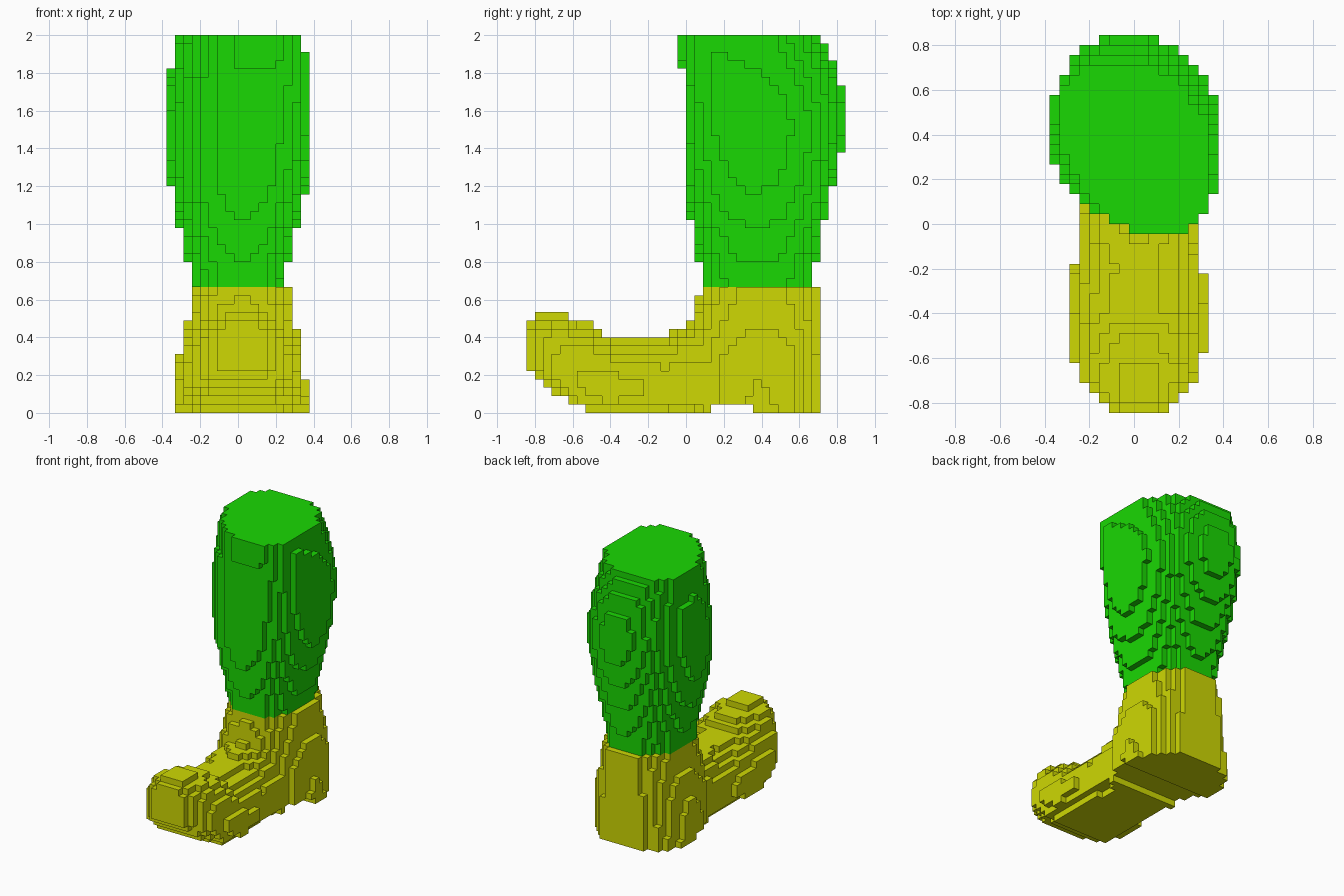
import bpy

if "Cube" in bpy.data.objects:
    bpy.data.objects.remove(bpy.data.objects["Cube"], do_unlink=True)

V = 2 / 45          # block size
SPLIT = 15          # block layer where the shoe meets the lower leg
MID_Y = 0.39        # y of the widest part of the leg
SHIFT = 0.018       # sideways offset of the shoe

# Leg outline: z, front y, back y, half width
LEG = [
    (0.00, 0.00, 0.715, 0.345), (0.18, 0.00, 0.715, 0.337),
    (0.31, 0.00, 0.715, 0.329), (0.44, 0.010, 0.715, 0.293),
    (0.49, 0.022, 0.715, 0.285), (0.62, 0.067, 0.715, 0.266),
    (0.65, 0.075, 0.710, 0.262), (0.69, 0.080, 0.682, 0.255),
    (0.80, 0.067, 0.688, 0.267), (0.99, 0.026, 0.730, 0.311),
    (1.18, 0.000, 0.775, 0.356), (1.38, -0.012, 0.822, 0.380),
    (1.55, -0.017, 0.848, 0.386), (1.74, -0.020, 0.824, 0.370),
    (1.80, -0.021, 0.807, 0.358), (1.85, -0.030, 0.787, 0.350),
    (1.96, -0.045, 0.737, 0.340), (2.00, -0.048, 0.710, 0.330),
]

# Foot outline: y, bottom z, top z, half width, z of the widest part
FOOT = [
    (-0.82, 0.20, 0.50, 0.145, 0.34), (-0.78, 0.17, 0.53, 0.185, 0.31),
    (-0.73, 0.12, 0.535, 0.225, 0.28), (-0.69, 0.085, 0.535, 0.256, 0.25),
    (-0.62, 0.06, 0.52, 0.285, 0.20), (-0.58, 0.04, 0.49, 0.293, 0.18),
    (-0.51, 0.00, 0.48, 0.301, 0.16), (-0.45, 0.00, 0.44, 0.306, 0.14),
    (-0.38, 0.00, 0.395, 0.306, 0.13), (-0.22, 0.00, 0.395, 0.293, 0.13),
    (-0.18, 0.00, 0.395, 0.285, 0.13), (-0.11, 0.00, 0.40, 0.272, 0.13),
    (-0.06, 0.00, 0.43, 0.267, 0.14), (0.02, 0.00, 0.46, 0.265, 0.15),
    (0.36, 0.00, 0.50, 0.280, 0.18),
]


def sample(table, t):
    """Interpolate the rows of an outline table."""
    t = min(max(t, table[0][0]), table[-1][0])
    for a, b in zip(table, table[1:]):
        if t <= b[0]:
            f = (t - a[0]) / (b[0] - a[0])
            return [p + (q - p) * f for p, q in zip(a[1:], b[1:])]


def inside(x, half_x, t, low, high, mid, n_low, n_high, skew=0.0):
    """Rounded section with its own squareness on each side of mid.
    Skew trims one pair of diagonal corners and fills the other."""
    n = n_low if t < mid else n_high
    u = x / half_x
    v = (t - mid) / ((mid - low) if t < mid else (high - mid))
    if abs(u) > 1 or abs(v) > 1:
        return False
    return abs(u) ** n + abs(v) ** n + skew * u * v <= 1


def filled(i, j, k):
    x, y, z = i * V, (j + 0.5) * V, (k + 0.5) * V
    # gap under the arch, in front of the heel
    if k == 0 and 0.13 < y < 0.355:
        return False
    front, back, half = sample(LEG, z)
    if k >= SPLIT:
        # calf: leans to +x at front and back, twists towards the top
        shift = V / 2 * abs(y - MID_Y) / 0.4
        skew = 0.55 * max(0, (z - 0.8) / 1.2) ** 2
        return inside(x - shift, half, y, front, back, MID_Y, 2.2, 2.05, skew)
    # ankle and heel
    if inside(x - SHIFT, half, y, front, back, MID_Y, 2.15, 2.4):
        return True
    if -0.845 < y < 0.38:
        low, high, half, mid = sample(FOOT, y)
        return inside(x - SHIFT, half, z, low, high, mid, 3.1, 2.05)
    return False


blocks = {(i, j, k) for i in range(-8, 9) for j in range(-19, 19)
          for k in range(45) if filled(i, j, k)}


def material(name, colour):
    mat = bpy.data.materials.new(name)
    mat.use_nodes = True
    mat.diffuse_color = colour
    bsdf = mat.node_tree.nodes["Principled BSDF"]
    bsdf.inputs["Base Color"].default_value = colour
    bsdf.inputs["Roughness"].default_value = 0.8
    return mat


def block_part(name, k_range, mat):
    """Mesh the exposed block faces of a range of layers."""
    index, faces = {}, []
    for cell in sorted(b for b in blocks if b[2] in k_range):
        for axis in range(3):
            for side in (0, 1):
                other = list(cell)
                other[axis] += 2 * side - 1
                if tuple(other) in blocks:
                    continue
                u, w = (axis + 1) % 3, (axis + 2) % 3
                loop = []
                for du, dw in ((0, 0), (1, 0), (1, 1), (0, 1)):
                    c = list(cell)
                    c[axis] += side
                    c[u] += du
                    c[w] += dw
                    loop.append(index.setdefault(tuple(c), len(index)))
                faces.append(loop if side else loop[::-1])
    verts = [((i - 0.5) * V, j * V, k * V) for i, j, k in index]
    mesh = bpy.data.meshes.new(name)
    mesh.from_pydata(verts, [], faces)
    mesh.materials.append(mat)
    mesh.update()
    obj = bpy.data.objects.new(name, mesh)
    bpy.context.collection.objects.link(obj)


# Shoe with heel and upturned toe, then the lower leg above it
block_part("shoe", range(0, SPLIT),
           material("mustard yellow", (0.62, 0.69, 0.001, 1)))
block_part("lower_leg", range(SPLIT, 45),
           material("bright green", (0.010, 0.69, 0.001, 1)))
